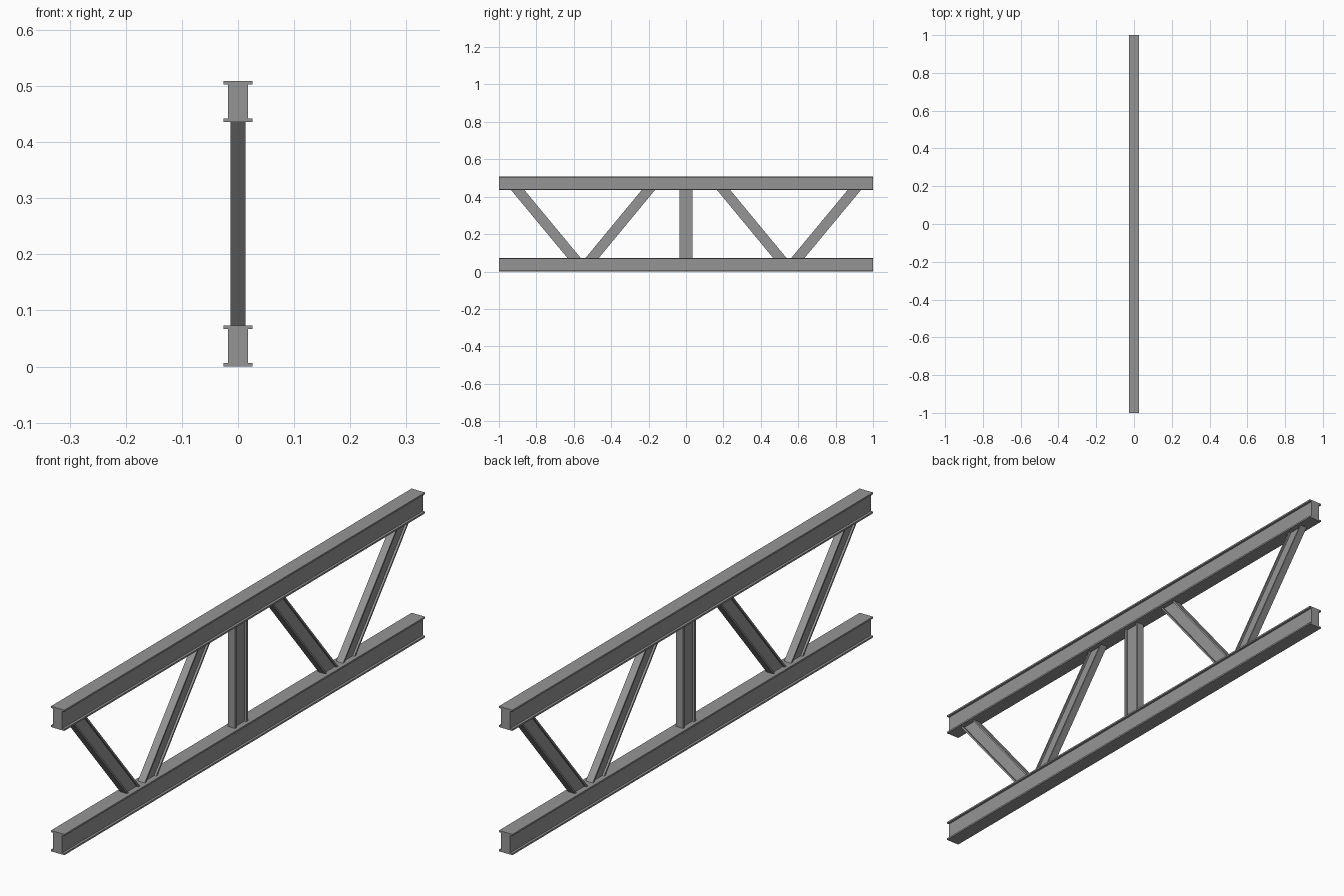
import bpy, bmesh

if "Cube" in bpy.data.objects:
    bpy.data.objects.remove(bpy.data.objects["Cube"])

# Dark grey steel
steel = bpy.data.materials.new("steel")
steel.diffuse_color = (0.3, 0.3, 0.3, 1)
steel.use_nodes = True
steel.node_tree.nodes["Principled BSDF"].inputs["Base Color"].default_value = steel.diffuse_color


def i_profile(half_width, half_web, depth, flange):
    """Outline of an I section, as (across, along depth) points."""
    h, f = depth / 2, flange
    right = [(half_width, -h), (half_width, -h + f), (half_web, -h + f),
             (half_web, h - f), (half_width, h - f), (half_width, h)]
    return right + [(-x, d) for x, d in reversed(right)]


def loft(name, start, end):
    """Solid beam between two matching outlines."""
    bm = bmesh.new()
    a = [bm.verts.new(p) for p in start]
    b = [bm.verts.new(p) for p in end]
    n = len(a)
    bm.faces.new(a)
    bm.faces.new(b[::-1])
    for i in range(n):
        j = (i + 1) % n
        bm.faces.new((a[i], b[i], b[j], a[j]))
    bmesh.ops.recalc_face_normals(bm, faces=bm.faces)
    me = bpy.data.meshes.new(name)
    bm.to_mesh(me)
    bm.free()
    me.materials.append(steel)
    ob = bpy.data.objects.new(name, me)
    bpy.context.collection.objects.link(ob)
    return ob


DEPTH = 0.073
TOP = 0.509

# Long horizontal chords
chord = i_profile(0.026, 0.0175, DEPTH, 0.006)
for name, z in (("bottom_chord", DEPTH / 2), ("top_chord", TOP - DEPTH / 2)):
    loft(name, [(x, -1, z + d) for x, d in chord],
         [(x, 1, z + d) for x, d in chord])

# Web members, cut level where they meet the chords
strut = i_profile(0.0135, 0.006, 0.071, 0.008)
members = [("center_post", 0, 0)]
for side, s in (("left", -1), ("right", 1)):
    members.append((side + "_outer_diagonal", s * 0.599, s * 0.900))
    members.append((side + "_inner_diagonal", s * 0.501, s * 0.201))
for name, y0, y1 in members:
    loft(name, [(x, y0 + d, DEPTH) for x, d in strut],
         [(x, y1 + d, TOP - DEPTH) for x, d in strut])
